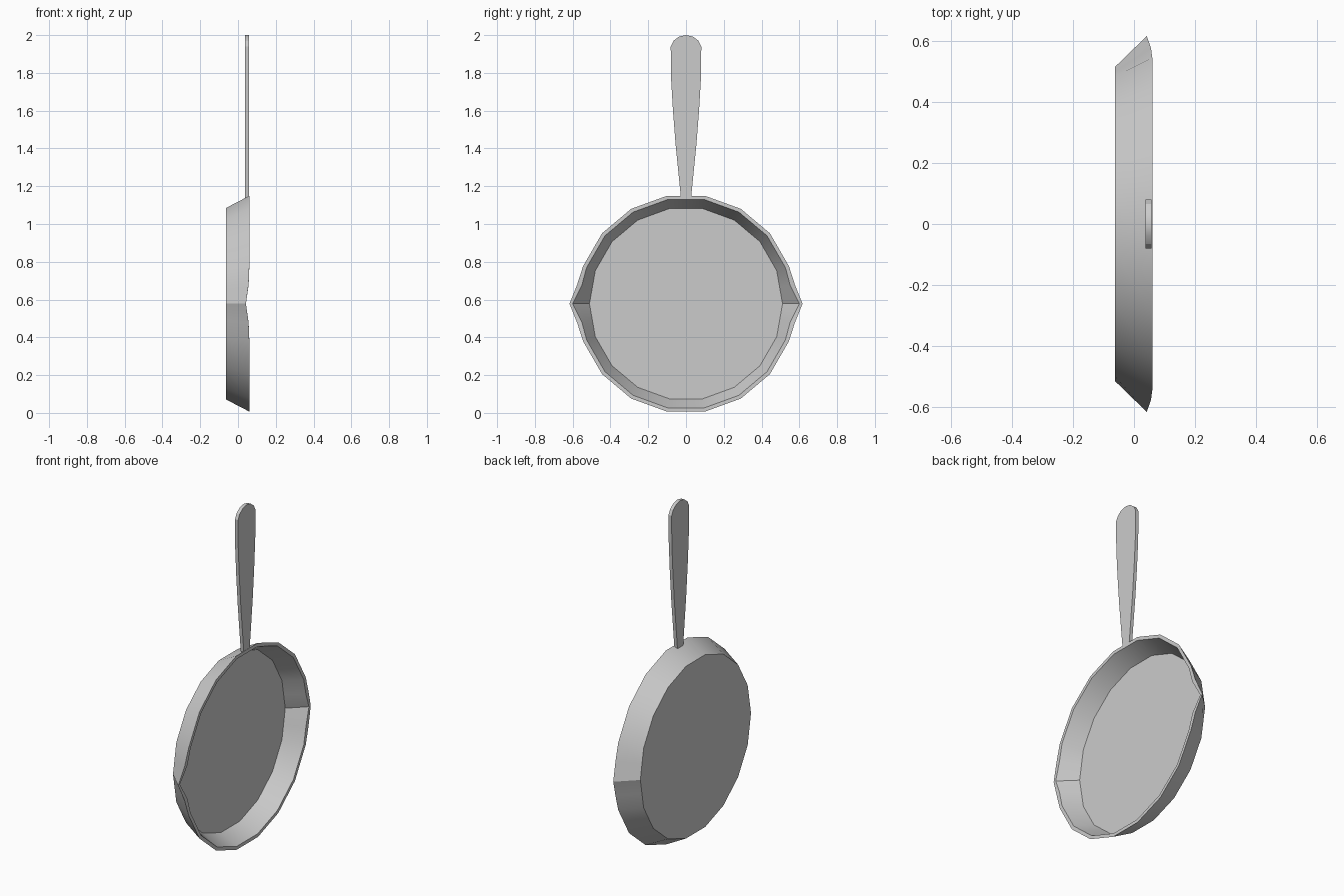
import bpy, bmesh
from math import cos, sin, radians

if "Cube" in bpy.data.objects:
    bpy.data.objects.remove(bpy.data.objects["Cube"])

CENTRE_Z = 0.578


def finish(bm, name):
    bmesh.ops.recalc_face_normals(bm, faces=bm.faces)
    mesh = bpy.data.meshes.new(name)
    bm.to_mesh(mesh)
    bm.free()
    obj = bpy.data.objects.new(name, mesh)
    bpy.context.collection.objects.link(obj)
    bpy.ops.object.select_all(action='DESELECT')
    obj.select_set(True)
    bpy.context.view_layer.objects.active = obj
    bpy.ops.object.shade_smooth_by_angle(angle=radians(25))
    return obj


# Pan body: 18 sides, with extra points either side of the two pouring lips
angles = sorted([i * 20 for i in range(18)] + [10, 170, 190, 350])


def ring(bm, x, r, lip=None):
    """One loop around the pan; lip = (x, r) at the spout and (x, r) beside it."""
    verts = []
    for a in angles:
        px, pr = x, r
        if a % 20 == 10:
            px, pr = lip[1] if lip else (x, r * cos(radians(10)))
        elif a % 180 == 0 and lip:
            px, pr = lip[0]
        t = radians(a)
        verts.append(bm.verts.new((px, pr * cos(t), CENTRE_Z + pr * sin(t))))
    return verts


bm = bmesh.new()
rings = [
    ring(bm, -0.063, 0.515),
    ring(bm, 0.06, 0.58, ((0.042, 0.617), (0.056, 0.585))),
    ring(bm, 0.06, 0.56, ((0.042, 0.60), (0.056, 0.56))),
    ring(bm, -0.05, 0.511),
]
n = len(angles)
for lower, upper in zip(rings, rings[1:]):
    for i in range(n):
        j = (i + 1) % n
        bm.faces.new((lower[i], lower[j], upper[j], upper[i]))
bm.faces.new(rings[0])
bm.faces.new(rings[-1])
finish(bm, "pan_body")

# Handle: flat tapered bar with a rounded end, half outline mirrored
half = [(0.026, 1.13), (0.04, 1.27), (0.055, 1.42), (0.069, 1.60), (0.079, 1.77),
        (0.081, 1.94), (0.066, 1.97), (0.037, 1.992)]
outline = half + [(0, 2.0)] + [(-y, z) for y, z in reversed(half)]
bm = bmesh.new()
face = bm.faces.new([bm.verts.new((0.037, y, z)) for y, z in outline])
out = bmesh.ops.extrude_face_region(bm, geom=[face], use_keep_orig=True)
top = [v for v in out["geom"] if isinstance(v, bmesh.types.BMVert)]
bmesh.ops.translate(bm, verts=top, vec=(0.02, 0, 0))
finish(bm, "handle")
